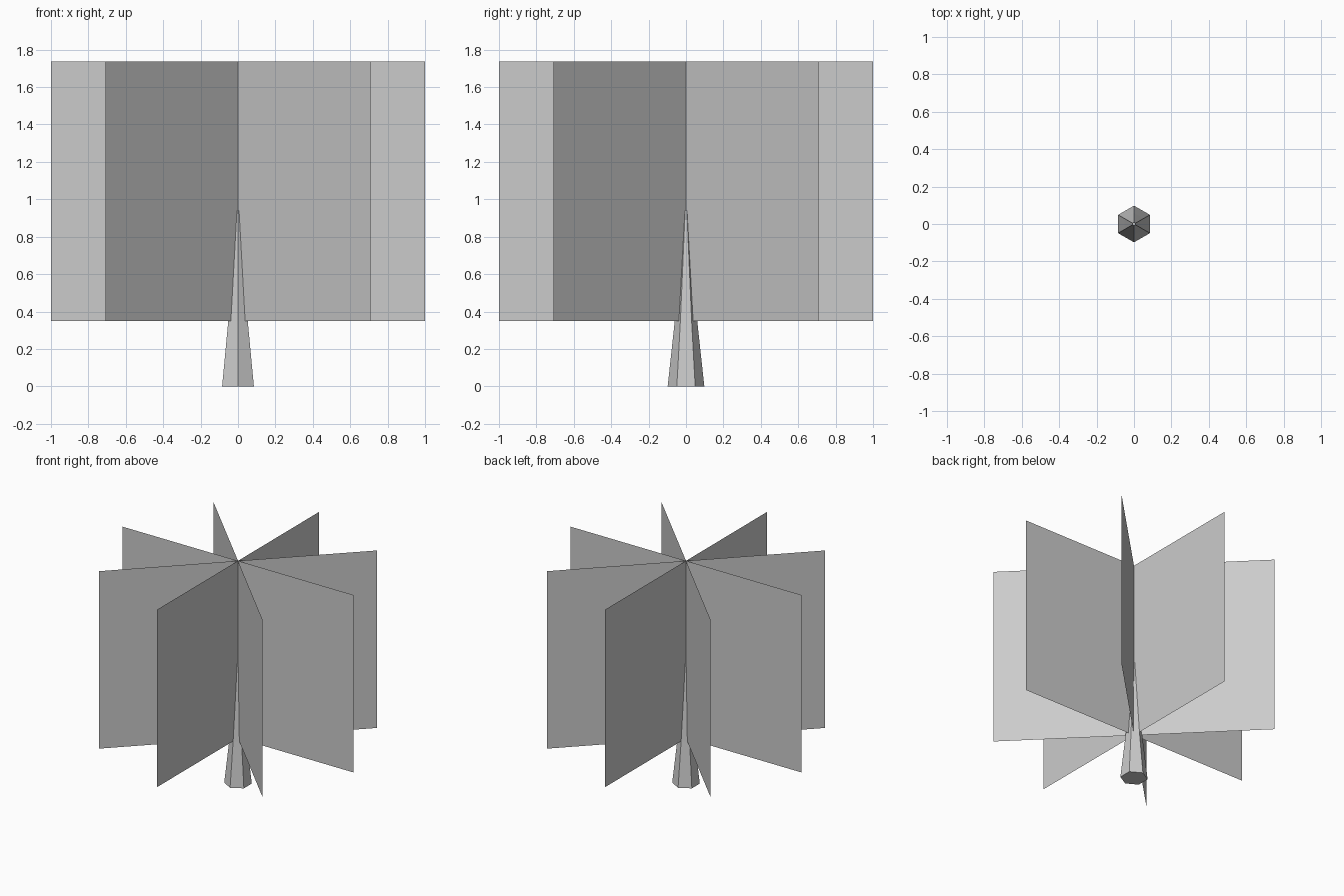
import bpy, bmesh, math

if "Cube" in bpy.data.objects:
    bpy.data.objects.remove(bpy.data.objects["Cube"])

BLADE_LOW, BLADE_HIGH, BLADE_R = 0.35, 1.737, 1.0


def make_object(name, bm):
    bmesh.ops.recalc_face_normals(bm, faces=bm.faces)
    mesh = bpy.data.meshes.new(name)
    bm.to_mesh(mesh)
    bm.free()
    obj = bpy.data.objects.new(name, mesh)
    bpy.context.collection.objects.link(obj)
    return obj


# Tapered six-sided trunk, a corner facing front
def trunk():
    bm = bmesh.new()
    rings = []
    for radius, z in ((0.098, 0.0), (0.06, 0.35), (0.009, 0.94)):
        rings.append([bm.verts.new((radius * math.sin(i * math.pi / 3),
                                    -radius * math.cos(i * math.pi / 3), z))
                      for i in range(6)])
    for low, high in zip(rings, rings[1:]):
        for i in range(6):
            j = (i + 1) % 6
            bm.faces.new((low[i], low[j], high[j], high[i]))
    bm.faces.new(rings[0][::-1])
    bm.faces.new(rings[-1])
    return make_object("trunk", bm)


# Flat upright foliage card through the trunk axis
def foliage_card(index):
    bm = bmesh.new()
    a = index * math.pi / 4
    x, y = BLADE_R * math.cos(a), BLADE_R * math.sin(a)
    bm.faces.new([bm.verts.new(p) for p in (
        (-x, -y, BLADE_LOW), (x, y, BLADE_LOW),
        (x, y, BLADE_HIGH), (-x, -y, BLADE_HIGH))])
    return make_object(f"foliage_card_{index + 1}", bm)


trunk()
for k in range(4):
    foliage_card(k)
